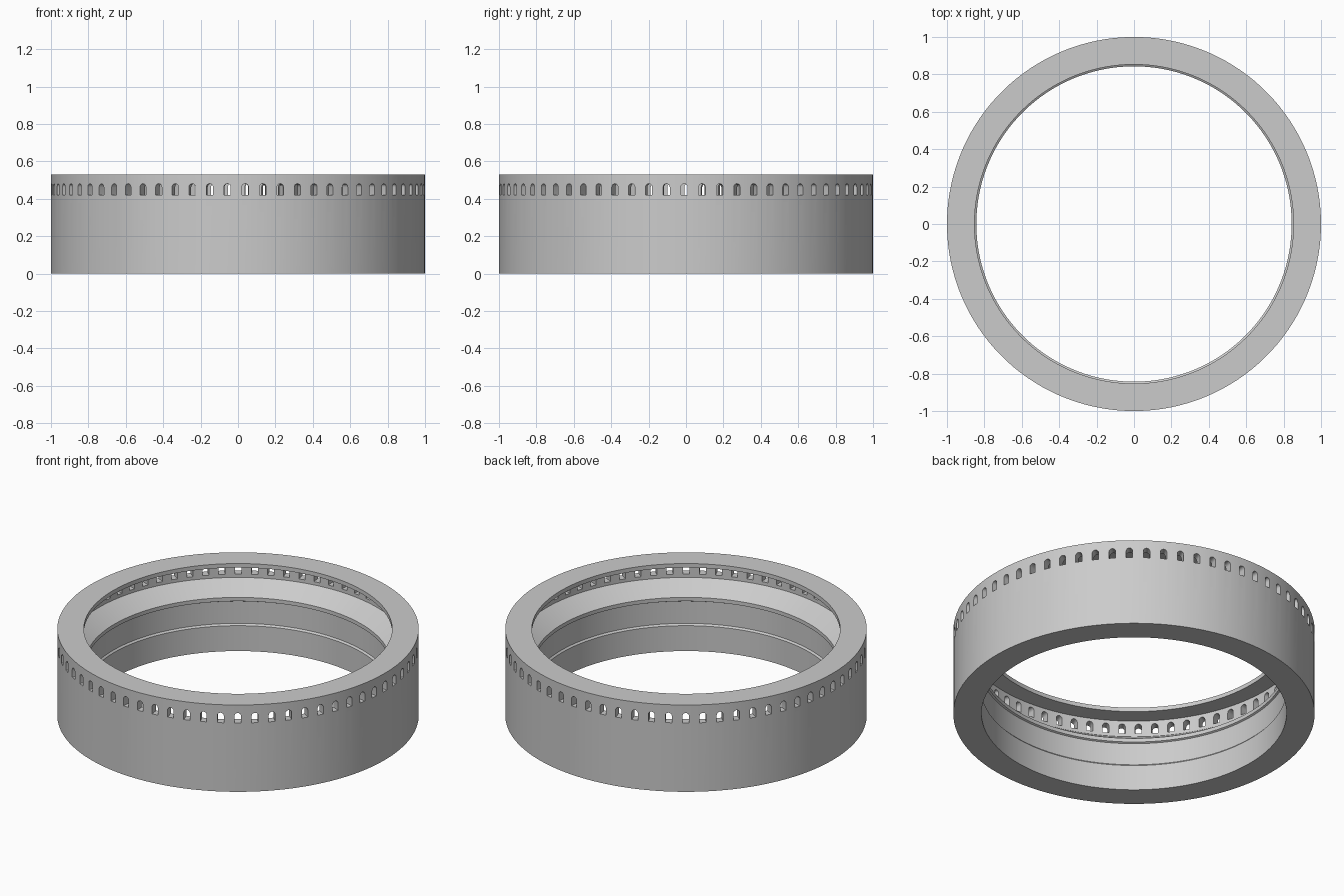
import bpy, bmesh, math
from mathutils import Matrix

cube = bpy.data.objects.get("Cube")
if cube:
    bpy.data.objects.remove(cube, do_unlink=True)

WINDOWS = 66
SEGMENTS = WINDOWS * 2
PHASE = -0.0095
STEP = 2 * math.pi / SEGMENTS

grey = bpy.data.materials.new("light grey")
grey.use_nodes = True
colour = (0.6, 0.6, 0.6, 1)
grey.diffuse_color = colour
grey.node_tree.nodes["Principled BSDF"].inputs["Base Color"].default_value = colour


def make_object(name, bm):
    bmesh.ops.recalc_face_normals(bm, faces=bm.faces)
    mesh = bpy.data.meshes.new(name)
    bm.to_mesh(mesh)
    bm.free()
    obj = bpy.data.objects.new(name, mesh)
    obj.data.materials.append(grey)
    bpy.context.collection.objects.link(obj)
    return obj


# Ring: closed (radius, height) section swept round the axis
section = [(1, 0), (1, 0.53), (0.853, 0.53), (0.853, 0.505),
           (0.95, 0.5), (0.95, 0.4), (0.843, 0.328), (0.843, 0.305),
           (0.853, 0.3), (0.853, 0.165), (0.844, 0.155), (0.844, 0)]
bm = bmesh.new()
loops = []
for i in range(SEGMENTS):
    a = PHASE + (i + 0.5) * STEP
    loops.append([bm.verts.new((r * math.cos(a), r * math.sin(a), z)) for r, z in section])
for i in range(SEGMENTS):
    here, there = loops[i], loops[(i + 1) % SEGMENTS]
    for j in range(len(section)):
        k = (j + 1) % len(section)
        bm.faces.new((here[j], there[j], there[k], here[k]))
ring = make_object("ring_wall", bm)

# Cutters: one arched prism per window
HALF, SILL, SPRING = 0.018, 0.42, 0.463
arch = [(-HALF, SILL), (HALF, SILL)]
arch += [(HALF * math.cos(t * math.pi / 8), SPRING + HALF * math.sin(t * math.pi / 8))
         for t in range(9)]
bm = bmesh.new()
for i in range(WINDOWS):
    turn = Matrix.Rotation(PHASE + i * 2 * STEP, 4, "Z")
    inner = [bm.verts.new((0.9, y, z)) for y, z in arch]
    outer = [bm.verts.new((1.05, y, z)) for y, z in arch]
    bm.faces.new(inner)
    bm.faces.new(outer)
    for j in range(len(arch)):
        k = (j + 1) % len(arch)
        bm.faces.new((inner[j], inner[k], outer[k], outer[j]))
    bmesh.ops.transform(bm, matrix=turn, verts=inner + outer)
cutter = make_object("window_cutters", bm)
cutter.hide_render = True

# Cut the windows, then smooth the curved walls
cut = ring.modifiers.new("windows", "BOOLEAN")
cut.operation = "DIFFERENCE"
cut.solver = "EXACT"
cut.object = cutter
bpy.context.view_layer.objects.active = ring
ring.select_set(True)
bpy.ops.object.modifier_apply(modifier=cut.name)
bpy.data.objects.remove(cutter, do_unlink=True)
bpy.ops.object.shade_smooth_by_angle(angle=math.radians(25))
